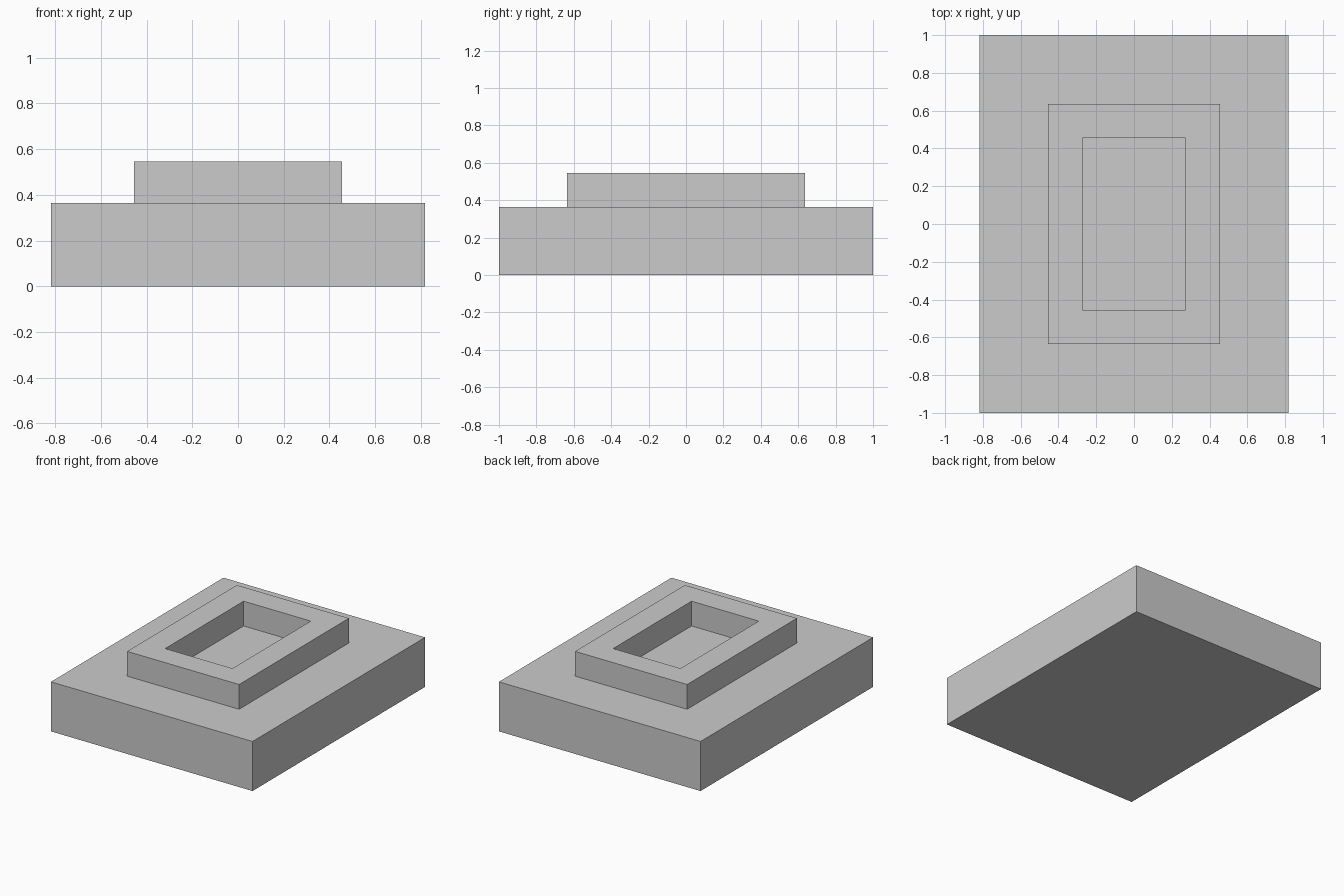
import bpy, bmesh

if "Cube" in bpy.data.objects:
    bpy.data.objects.remove(bpy.data.objects["Cube"])

U = 1 / 11  # the model sits on a regular grid of 22 units along y

# Rectangular loops from the underside, up over the rim, down into the recess:
# (half width, half depth, height) in grid units
LOOPS = [
    (9, 11, 0), (9, 11, 4),   # slab sides
    (5, 7, 4), (5, 7, 6),     # slab top, rim outer wall
    (3, 5, 6), (3, 5, 4),     # rim top, recess wall
]


def rect_loop(bm, hx, hy, z):
    corners = [(-1, -1), (1, -1), (1, 1), (-1, 1)]
    return [bm.verts.new((sx * hx * U, sy * hy * U, z * U)) for sx, sy in corners]


bm = bmesh.new()
rings = [rect_loop(bm, *loop) for loop in LOOPS]

# Walls and ledges between neighbouring loops
for a, b in zip(rings, rings[1:]):
    for i in range(4):
        j = (i + 1) % 4
        bm.faces.new((a[i], a[j], b[j], b[i]))

# Underside and recess floor
bm.faces.new(rings[0][::-1])
bm.faces.new(rings[-1])
bmesh.ops.recalc_face_normals(bm, faces=bm.faces[:])

mesh = bpy.data.meshes.new("slab_with_raised_rim")
bm.to_mesh(mesh)
bm.free()
slab = bpy.data.objects.new("slab_with_raised_rim", mesh)
bpy.context.collection.objects.link(slab)
